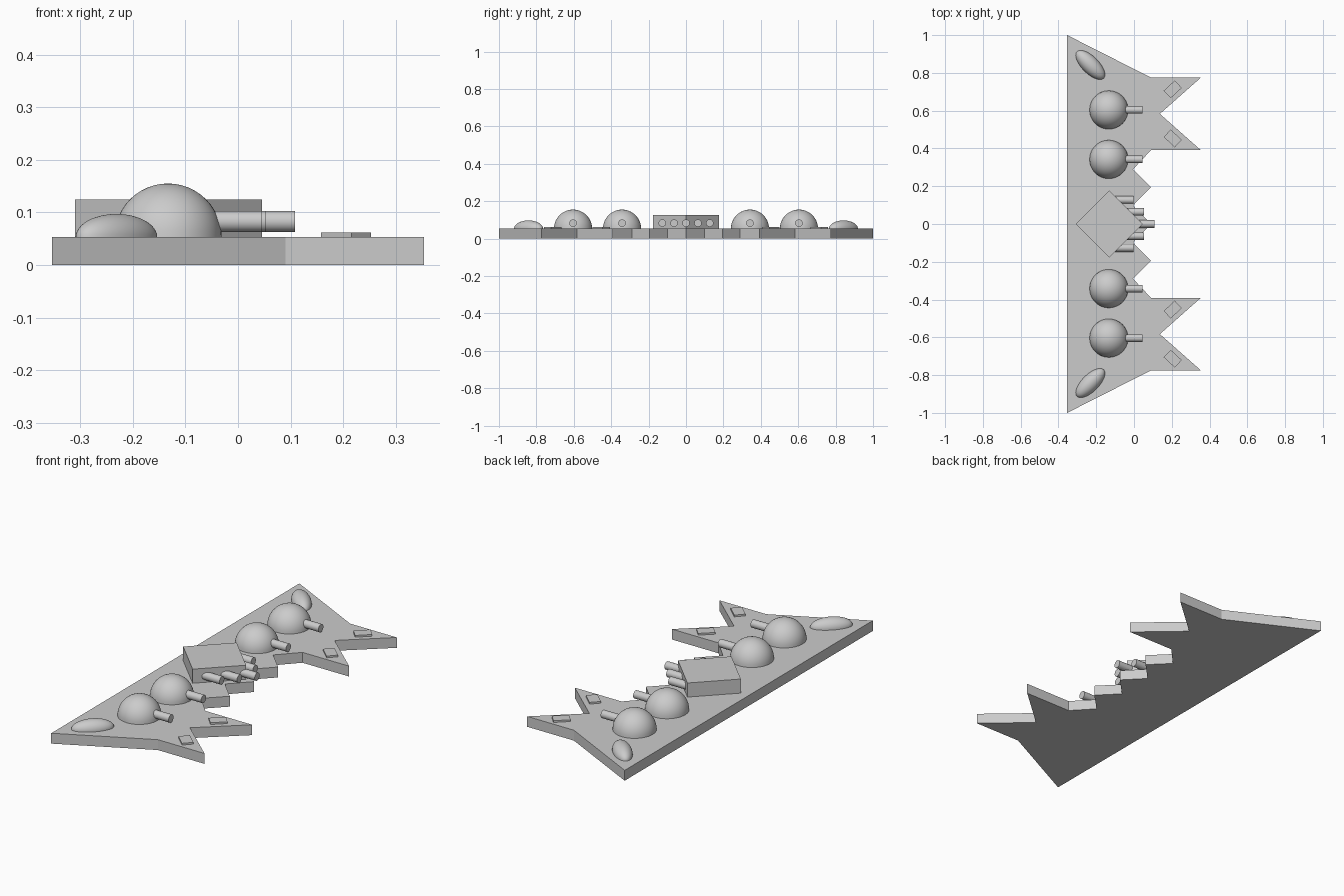
import bpy, bmesh, math
from mathutils import Matrix

if "Cube" in bpy.data.objects:
    bpy.data.objects.remove(bpy.data.objects["Cube"])

TOP = 0.053  # deck height


def finish(name, bm, smooth=False):
    mesh = bpy.data.meshes.new(name)
    bmesh.ops.recalc_face_normals(bm, faces=bm.faces)
    bm.to_mesh(mesh)
    bm.free()
    ob = bpy.data.objects.new(name, mesh)
    bpy.context.collection.objects.link(ob)
    if smooth:
        bpy.context.view_layer.objects.active = ob
        ob.select_set(True)
        bpy.ops.object.shade_smooth_by_angle(angle=math.radians(40))
        ob.select_set(False)
    return ob


def box(name, x, y, size, angle, z0, z1):
    bm = bmesh.new()
    bmesh.ops.create_cube(bm, size=1, matrix=(
        Matrix.Translation((x, y, (z0 + z1) / 2)) @ Matrix.Rotation(angle, 4, 'Z')
        @ Matrix.Diagonal((size[0], size[1], z1 - z0, 1))))
    return finish(name, bm)


def dome(name, x, y, radii, angle=0):
    # upper half of a sphere, capped at the deck
    bm = bmesh.new()
    bmesh.ops.create_uvsphere(bm, u_segments=48, v_segments=24, radius=1)
    cut = bmesh.ops.bisect_plane(bm, geom=bm.verts[:] + bm.edges[:] + bm.faces[:],
                                 plane_co=(0, 0, 0), plane_no=(0, 0, 1), clear_inner=True)
    bmesh.ops.holes_fill(bm, edges=[e for e in bm.edges if e.is_boundary])
    bm.transform(Matrix.Translation((x, y, TOP)) @ Matrix.Rotation(angle, 4, 'Z')
                 @ Matrix.Diagonal((*radii, 1)))
    return finish(name, bm, True)


def barrel(name, x0, x1, y):
    bm = bmesh.new()
    bmesh.ops.create_cone(bm, cap_ends=True, segments=32, radius1=0.02, radius2=0.02,
                          depth=x1 - x0, matrix=Matrix.Translation(((x0 + x1) / 2, y, 0.083))
                          @ Matrix.Rotation(math.pi / 2, 4, 'Y'))
    return finish(name, bm, True)


# Jagged hull plate, outlined on one side and mirrored
half = [(-0.354, 1.0), (0.09, 0.775), (0.354, 0.775), (0.137, 0.583), (0.354, 0.391),
        (0.09, 0.391), (-0.005, 0.29), (0.09, 0.195), (-0.005, 0.098)]
outline = half + [(0.09, 0)] + [(x, -y) for x, y in reversed(half)]
bm = bmesh.new()
plate = bm.faces.new([bm.verts.new((x, y, 0)) for x, y in outline])
ext = bmesh.ops.extrude_face_region(bm, geom=[plate], use_keep_orig=True)
bmesh.ops.translate(bm, vec=(0, 0, TOP),
                    verts=[v for v in ext['geom'] if isinstance(v, bmesh.types.BMVert)])
finish("hull_plate", bm)

# Central diamond block with a staggered gun battery
box("center_block", -0.132, 0, (0.251, 0.251), math.pi / 4, TOP, 0.125)
barrel("center_barrel", -0.1, 0.108, 0)

for s, side in ((1, "left"), (-1, "right")):
    barrel(f"{side}_inner_barrel", -0.1, 0.053, s * 0.064)
    barrel(f"{side}_outer_barrel", -0.102, -0.002, s * 0.127)
    # Dome turrets
    for label, y in (("inner", 0.342), ("outer", 0.604)):
        dome(f"{side}_{label}_turret", -0.133, s * y, (0.102, 0.102, 0.102))
        barrel(f"{side}_{label}_turret_barrel", -0.1, 0.045, s * y)
    # Wing tip blister
    dome(f"{side}_tip_blister", -0.231, s * 0.842, (0.1, 0.045, 0.044), -s * math.pi / 4)
    # Small pads on the prongs
    for label, y, t in (("outer", 0.713, 1), ("inner", 0.453, -1)):
        box(f"{side}_{label}_pad", 0.205, s * y, (0.08, 0.054), s * t * math.radians(43), TOP - 0.005, 0.062)
